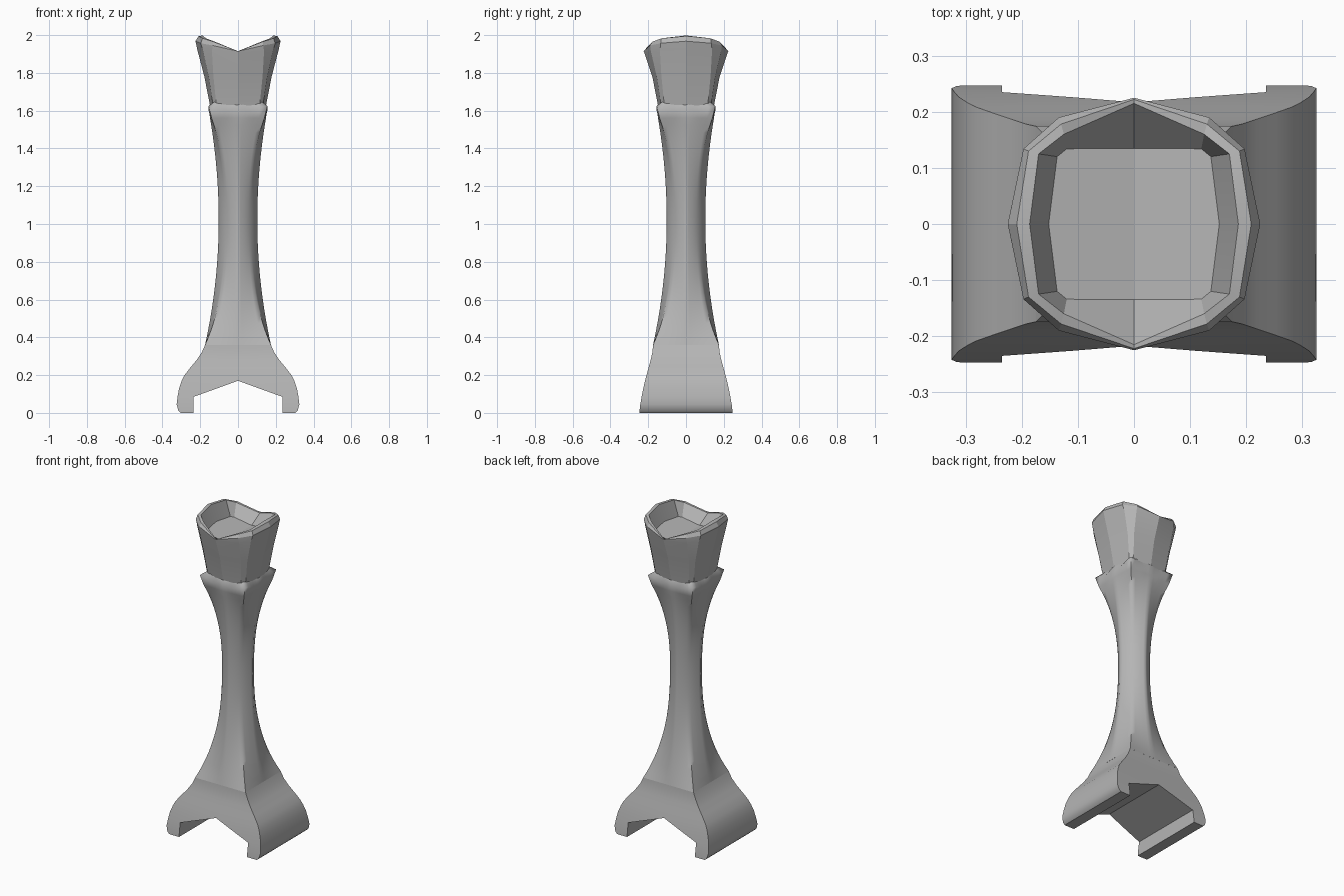
import bpy, bmesh, math

if "Cube" in bpy.data.objects:
    bpy.data.objects.remove(bpy.data.objects["Cube"])

grey = bpy.data.materials.new("stone grey")
grey.diffuse_color = (0.46, 0.46, 0.46, 1)
grey.use_nodes = True
grey.node_tree.nodes["Principled BSDF"].inputs["Base Color"].default_value = grey.diffuse_color


def finish(bm, name, angle):
    bmesh.ops.remove_doubles(bm, verts=bm.verts, dist=1e-5)
    bmesh.ops.recalc_face_normals(bm, faces=bm.faces)
    me = bpy.data.meshes.new(name)
    bm.to_mesh(me)
    bm.free()
    ob = bpy.data.objects.new(name, me)
    bpy.context.collection.objects.link(ob)
    me.materials.append(grey)
    bpy.ops.object.select_all(action='DESELECT')
    ob.select_set(True)
    bpy.context.view_layer.objects.active = ob
    bpy.ops.object.shade_smooth_by_angle(angle=math.radians(angle))
    return ob


def loft(bm, rings):
    vs = [[bm.verts.new(p) for p in r] for r in rings]
    for a, b in zip(vs, vs[1:]):
        n = len(a)
        for i in range(n):
            j = (i + 1) % n
            bm.faces.new((a[i], a[j], b[j], b[i]))
    return vs


# forked base: rows of (height, outer x, inner x, half depth)
rows = [(0, .303, .235, .247), (.012, .316, .235, .246), (.045, .325, .235, .242),
        (.085, .32, .235, .235), (.13, .312, .11, .226), (.17, .298, 0, .217),
        (.2, .283, 0, .209), (.24, .252, 0, .198), (.28, .219, 0, .187),
        (.32, .192, 0, .178), (.36, .174, 0, .174)]
bm = bmesh.new()
for s in (1, -1):
    for (z0, o0, i0, h0), (z1, o1, i1, h1) in zip(rows, rows[1:]):
        def quad(*pts):
            bm.faces.new([bm.verts.new((s * x, y, z)) for x, y, z in pts])
        for f in (1, -1):
            quad((i0, f * h0, z0), (o0, f * h0, z0), (o1, f * h1, z1), (i1, f * h1, z1))
        quad((o0, -h0, z0), (o0, h0, z0), (o1, h1, z1), (o1, -h1, z1))
        if i0 > 0:
            quad((i0, -h0, z0), (i0, h0, z0), (i1, h1, z1), (i1, -h1, z1))
    z, o, i, h = rows[0]
    quad((i, -h, z), (o, -h, z), (o, h, z), (i, h, z))
finish(bm, "forked_base", 35)

# waisted shaft: square at both ends, rounded diamond at the waist, ending in a collar
N = 48


def section(r, w, z, wave=0, lift=0):
    pts = []
    for k in range(N):
        a = 2 * math.pi * k / N
        c, s = math.cos(a), math.sin(a)
        square = 1 / max(abs(c), abs(s))
        waist = .57 + .43 / (abs(c) + abs(s))
        f = r * ((1 - w) * waist + w * square)
        dz = wave * (1 + math.cos(8 * a)) + lift * abs(math.sin(2 * a))
        pts.append((c * f, s * f, z + dz))
    return pts


rings = []
for k in range(33):
    z = .36 + 1.24 * k / 32
    d = z - 1.02
    r = .102 + (.166 if d < 0 else .158) * d * d
    w = min(1, abs(d) / (.66 if d < 0 else .58)) ** 2.3
    rings.append(section(r, w, z, .012 if k == 32 else 0))
rings.append(section(.144, .35, 1.637, 0, .022))
bm = bmesh.new()
loft(bm, rings)
finish(bm, "waisted_shaft", 65)


# faceted head with a notched rim and a sunken dish on top
def mirror4(q):
    a, b, c, d = q   # back tip, two corner points, side tip
    flip = lambda p, sx, sy: (p[0] * sx, p[1] * sy, p[2])
    return [a, b, c, d, flip(c, 1, -1), flip(b, 1, -1), flip(a, 1, -1),
            flip(b, -1, -1), flip(c, -1, -1), flip(d, -1, 1), flip(c, -1, 1), flip(b, -1, 1)]


head = [
    [(0, .143, 1.6), (.112, .128, 1.6), (.128, .112, 1.6), (.143, 0, 1.6)],
    [(0, .178, 1.78), (.13, .155, 1.78), (.155, .13, 1.78), (.178, 0, 1.78)],
    [(0, .222, 1.91), (.138, .186, 1.915), (.186, .138, 1.92), (.216, 0, 1.925)],
    [(0, .225, 1.915), (.134, .19, 1.945), (.197, .134, 1.957), (.225, 0, 1.968)],
    [(0, .222, 1.915), (.13, .178, 1.965), (.188, .13, 1.983), (.209, 0, 1.995)],
    [(0, .215, 1.912), (.125, .16, 1.966), (.17, .125, 1.983), (.186, 0, 1.998)],
    [(0, .135, 1.865), (.12, .134, 1.885), (.137, .12, 1.89), (.152, 0, 1.9)]]
bm = bmesh.new()
v = loft(bm, [mirror4(q) for q in head])[-1]
# dish floor
bm.faces.new(v[0:7])
bm.faces.new(v[6:12] + [v[0]])
finish(bm, "notched_head", 14)
